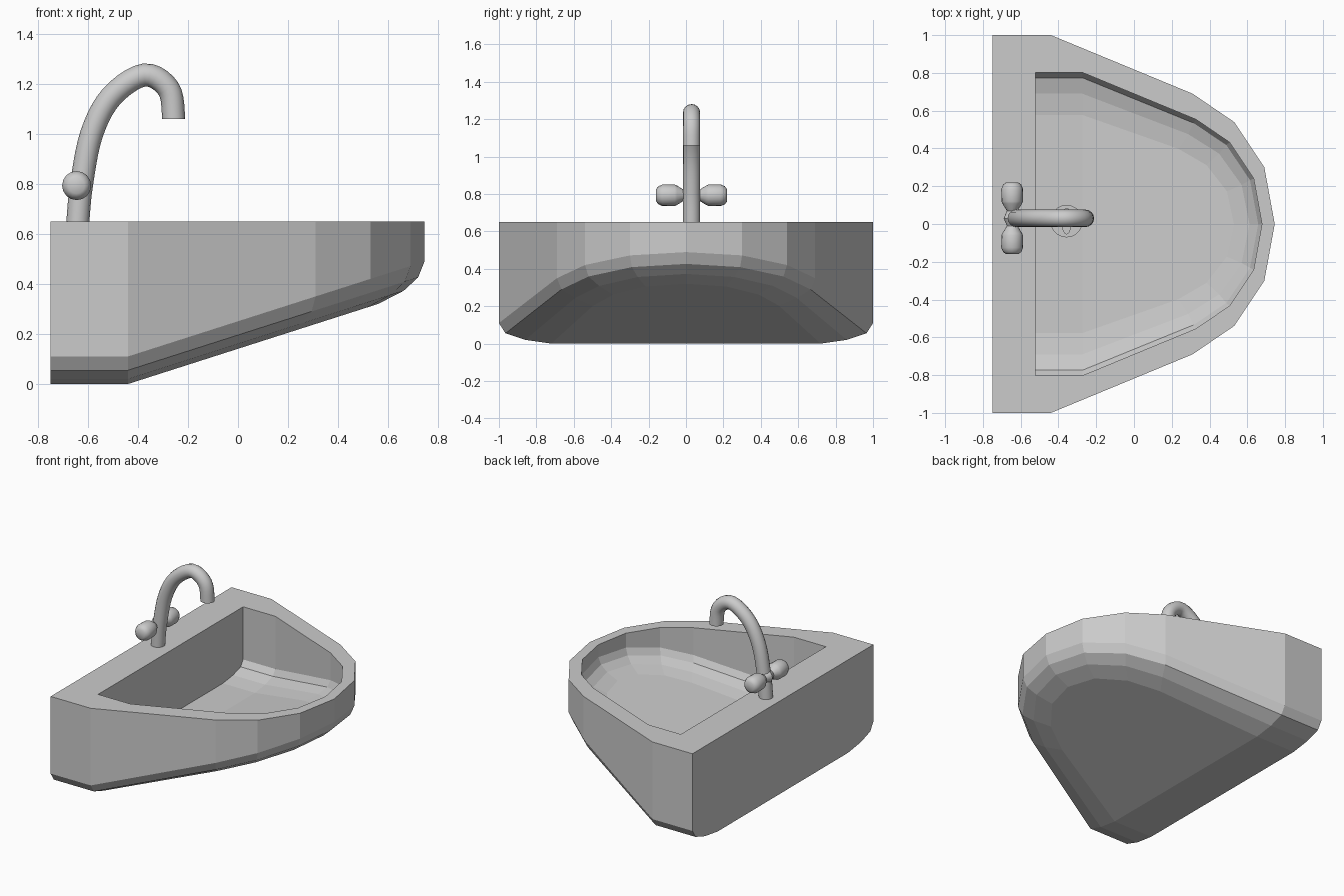
import bpy, bmesh, math
from mathutils import Vector, Matrix

if "Cube" in bpy.data.objects:
    bpy.data.objects.remove(bpy.data.objects["Cube"])

grey = bpy.data.materials.new("ceramic grey")
grey.diffuse_color = (0.6, 0.6, 0.6, 1)
grey.use_nodes = True
grey.node_tree.nodes["Principled BSDF"].inputs["Base Color"].default_value = grey.diffuse_color


def finish(name, bm, smooth=False):
    bmesh.ops.recalc_face_normals(bm, faces=bm.faces[:])
    me = bpy.data.meshes.new(name)
    bm.to_mesh(me)
    bm.free()
    ob = bpy.data.objects.new(name, me)
    bpy.context.collection.objects.link(ob)
    me.materials.append(grey)
    if smooth:
        bpy.ops.object.select_all(action='DESELECT')
        ob.select_set(True)
        bpy.context.view_layer.objects.active = ob
        bpy.ops.object.shade_smooth_by_angle(angle=math.radians(40))
    return ob


def bridge(bm, a, b):
    n = len(a)
    for i in range(n):
        j = (i + 1) % n
        bm.faces.new((a[i], a[j], b[j], b[i]))


# Sink body: outer shell and basin share one set of rings
half = [(-.75, 1), (-.44, 1), (.31, .69), (.53, .54), (.69, .30)]
outline = half + [(.745, 0)] + [(x, -y) for x, y in reversed(half)]
KNEE, TOP = -.44, .65
# x scale past the knee, y scale, height above the sloping underside
levels = [(1, 1, None), (1, 1, .11), (.979, .965, .055), (.93, .86, .02), (.844, .72, 0)]


def shell_rings(bm, sxy, dx, sz, z0):
    rings = []
    for sx, sy, h in levels:
        ring = []
        for x, y in outline:
            if x > KNEE:
                x = KNEE + (x - KNEE) * sx
            slope = .32 * max(0, x - KNEE)
            z = TOP if h is None else z0 + sz * (slope + h)
            ring.append(bm.verts.new((x * sxy + dx, y * sy * sxy, z)))
        rings.append(ring)
    for a, b in zip(rings, rings[1:]):
        bridge(bm, a, b)
    last = rings[-1]
    bm.faces.new((last[0], last[1], last[-2], last[-1]))   # level part
    bm.faces.new(last[1:-1])                               # sloping part
    return rings[0]


bm = bmesh.new()
outer = shell_rings(bm, 1, 0, 1, 0)
inner = shell_rings(bm, .802, .08, .74, .20)
bridge(bm, outer, inner)
finish("sink_body", bm)

# Spout: tube along a smooth curve
pts = [(-.64, .65), (-.625, .80), (-.585, 1.0), (-.505, 1.15),
       (-.375, 1.235), (-.278, 1.18), (-.257, 1.06)]
ext = [(-.65, .5)] + pts + [(-.257, .94)]
path = []
for i in range(1, len(ext) - 2):
    p = [Vector((q[0], .03, q[1])) for q in ext[i - 1:i + 3]]
    for k in range(5):
        t = k / 5
        path.append(.5 * (2 * p[1] + (p[2] - p[0]) * t + (2 * p[0] - 5 * p[1] + 4 * p[2] - p[3]) * t * t
                          + (3 * p[1] - p[0] - 3 * p[2] + p[3]) * t ** 3))
path.append(Vector((pts[-1][0], .03, pts[-1][1])))
bm = bmesh.new()
rings = []
for i, c in enumerate(path):
    tan = (path[min(i + 1, len(path) - 1)] - path[max(i - 1, 0)]).normalized()
    if i in (0, len(path) - 1):
        tan = Vector((0, 0, 1 if i == 0 else -1))
    side = Vector((0, 1, 0))
    up = tan.cross(side)
    rings.append([bm.verts.new(c + .046 * (side * math.cos(a) + up * math.sin(a)))
                  for a in (2 * math.pi * k / 16 for k in range(16))])
for a, b in zip(rings, rings[1:]):
    bridge(bm, a, b)
bm.faces.new(rings[0])
bm.faces.new(rings[-1])
finish("spout", bm, True)

# Tap knobs: lathe profile (distance from spout axis, radius), one each side
profile = [(0, .045), (.04, .028), (.078, .052), (.09, .057), (.155, .058), (.178, .048), (.19, .032)]
for sgn, name in ((1, "left_knob"), (-1, "right_knob")):
    bm = bmesh.new()
    rings = [[bm.verts.new((-.645 + r * math.cos(a), .03 + sgn * d, .793 + r * math.sin(a)))
              for a in (2 * math.pi * k / 16 for k in range(16))] for d, r in profile]
    for a, b in zip(rings, rings[1:]):
        bridge(bm, a, b)
    bm.faces.new(rings[0])
    bm.faces.new(rings[-1])
    finish(name, bm, True)

# Drain: flat disc with a small raised plug grip
bm = bmesh.new()
for r, z, h, sy in ((.086, .203, .012, 1), (.027, .212, .012, 2.6)):
    m = Matrix.Translation((-.357, .015, z)) @ Matrix.Diagonal((1, sy, 1, 1))
    bmesh.ops.create_cone(bm, cap_ends=True, segments=20, radius1=r, radius2=r, depth=h, matrix=m)
finish("drain", bm, True)
